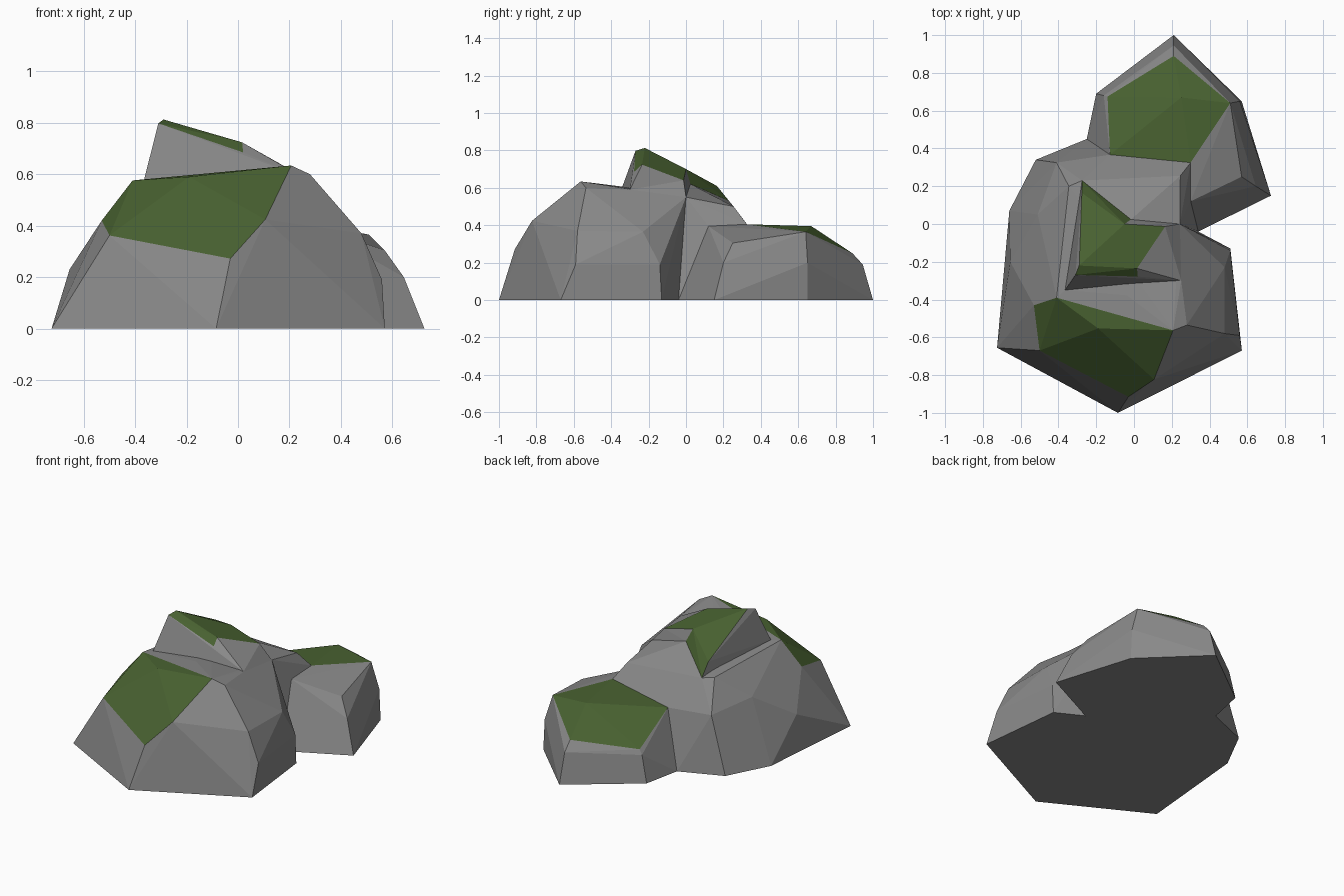
import bpy
import bmesh
from mathutils import Vector

default_cube = bpy.data.objects.get("Cube")
if default_cube:
    bpy.data.objects.remove(default_cube, do_unlink=True)


def make_material(name, colour):
    material = bpy.data.materials.new(name)
    material.use_nodes = True
    material.diffuse_color = (*colour, 1)
    shader = material.node_tree.nodes["Principled BSDF"]
    shader.inputs["Base Color"].default_value = (*colour, 1)
    shader.inputs["Roughness"].default_value = 0.9
    return material


stone = make_material("grey stone", (0.25, 0.25, 0.25))
moss = make_material("moss green", (0.065, 0.12, 0.03))


def make_rock(name, stone_points, moss_points=()):
    """Chiselled convex rock; upward faces spanned only by moss points turn green."""
    bm = bmesh.new()
    for point in stone_points:
        bm.verts.new(point)
    mossy = {bm.verts.new(point) for point in moss_points}
    result = bmesh.ops.convex_hull(bm, input=bm.verts[:], use_existing_faces=False)
    unused = {item for key in ("geom_interior", "geom_unused") for item in result[key]
              if isinstance(item, bmesh.types.BMVert) and item.is_valid}
    bmesh.ops.delete(bm, geom=list(unused), context='VERTS')
    bmesh.ops.recalc_face_normals(bm, faces=bm.faces[:])
    for face in bm.faces:
        face.normal_update()
        face.smooth = False
        covered = all(vert in mossy for vert in face.verts)
        face.material_index = int(covered and face.normal.z > 0.4)
    # Merge nearly flat triangles, but keep the moss borders
    bmesh.ops.dissolve_limit(bm, angle_limit=0.05, verts=bm.verts[:],
                             edges=bm.edges[:], delimit={'MATERIAL'})
    mesh = bpy.data.meshes.new(name)
    bm.to_mesh(mesh)
    bm.free()
    mesh.materials.append(stone)
    mesh.materials.append(moss)
    rock = bpy.data.objects.new(name, mesh)
    bpy.context.collection.objects.link(rock)
    return rock


# Corners shared by neighbouring rocks
notch_foot = Vector((.34, -.04, 0))
notch_top = Vector((.3, .12, .395))
rear_foot = Vector((-.52, .34, 0))
inner_foot = Vector((-.25, .45, 0))
rear_shoulder = Vector((-.41, .325, .36))
slab_left_end = Vector((-.275, .23, .53))
slab_right_end = Vector((.243, 0, .55))
slab_back = Vector((-.016, .024, .62))
slab_front = Vector((.02, -.278, .685))
slab_ridge = Vector((.016, -.235, .724))
slab_crown = Vector((-.05, 0, .7))
slab_foot_left = Vector((-.365, -.35, .58))
slab_foot_right = Vector((.25, -.3, .59))
lobe_left = Vector((-.127, .367, .35))
lobe_inner = Vector((.3, .325, .405))

# Big front boulder: foot outline, belly corners, top corners, then moss cap
boulder_foot = [(-.725, -.655, 0), (-.085, -1, 0), (.571, -.67, 0),
                (.51, -.13, 0), (.37, -.09, 0), (-.66, .07, 0)]
boulder_belly = [(-.655, -.2, .23), (-.53, -.665, .28), (-.02, -.93, .187),
                 (.56, -.59, .19), (.48, -.58, .37), (.48, -.23, .365),
                 (.51, -.14, .19), (.37, -.09, .19), (.37, -.14, .36)]
boulder_top = [(-.52, .05, .35), (-.51, .05, .4), (-.345, .2, .54), (.28, -.535, .6)]
boulder_moss = [(-.41, -.39, .576), (-.53, -.43, .42), (-.5, -.67, .362),
                (-.03, -.915, .272), (.106, -.823, .424), (.207, -.563, .634),
                (-.037, -.378, .61), (-.19, -.553, .59)]
make_rock("front_boulder",
          boulder_foot + boulder_belly + boulder_top
          + [notch_foot, rear_foot, rear_shoulder, slab_left_end,
             slab_right_end, slab_foot_left, slab_foot_right],
          boulder_moss)

# Saddle joining the boulder to the low rear rock
make_rock("rear_saddle",
          [notch_foot, notch_top, rear_foot, inner_foot, rear_shoulder,
           slab_left_end, slab_right_end, slab_back, lobe_left, lobe_inner,
           (.245, .255, .5)])

# Tilted slab on top, in two convex halves
make_rock("top_slab_left",
          [slab_foot_left, slab_foot_right],
          [(-.31, -.27, .798), (-.29, -.22, .813), (-.276, .165, .61),
           slab_front, slab_ridge, slab_crown, slab_back, slab_left_end])
make_rock("top_slab_right",
          [slab_foot_right],
          [slab_front, slab_ridge, slab_crown, slab_back, slab_right_end,
           (.165, -.013, .64)])

# Low rear rock: foot and belly corners, then moss cap
lobe_sides = [(.725, .15, 0), (.57, .65, 0), (.21, 1, 0), (-.2, .69, 0),
              (.645, .2, .2), (.56, .65, .2), (.21, .945, .19), (-.16, .68, .17)]
make_rock("rear_rock",
          lobe_sides + [inner_foot, notch_foot, notch_top],
          [(-.14, .675, .2), (.21, .89, .25), (.51, .64, .365), (.57, .25, .305),
           (.25, .67, .395), lobe_left, lobe_inner])
